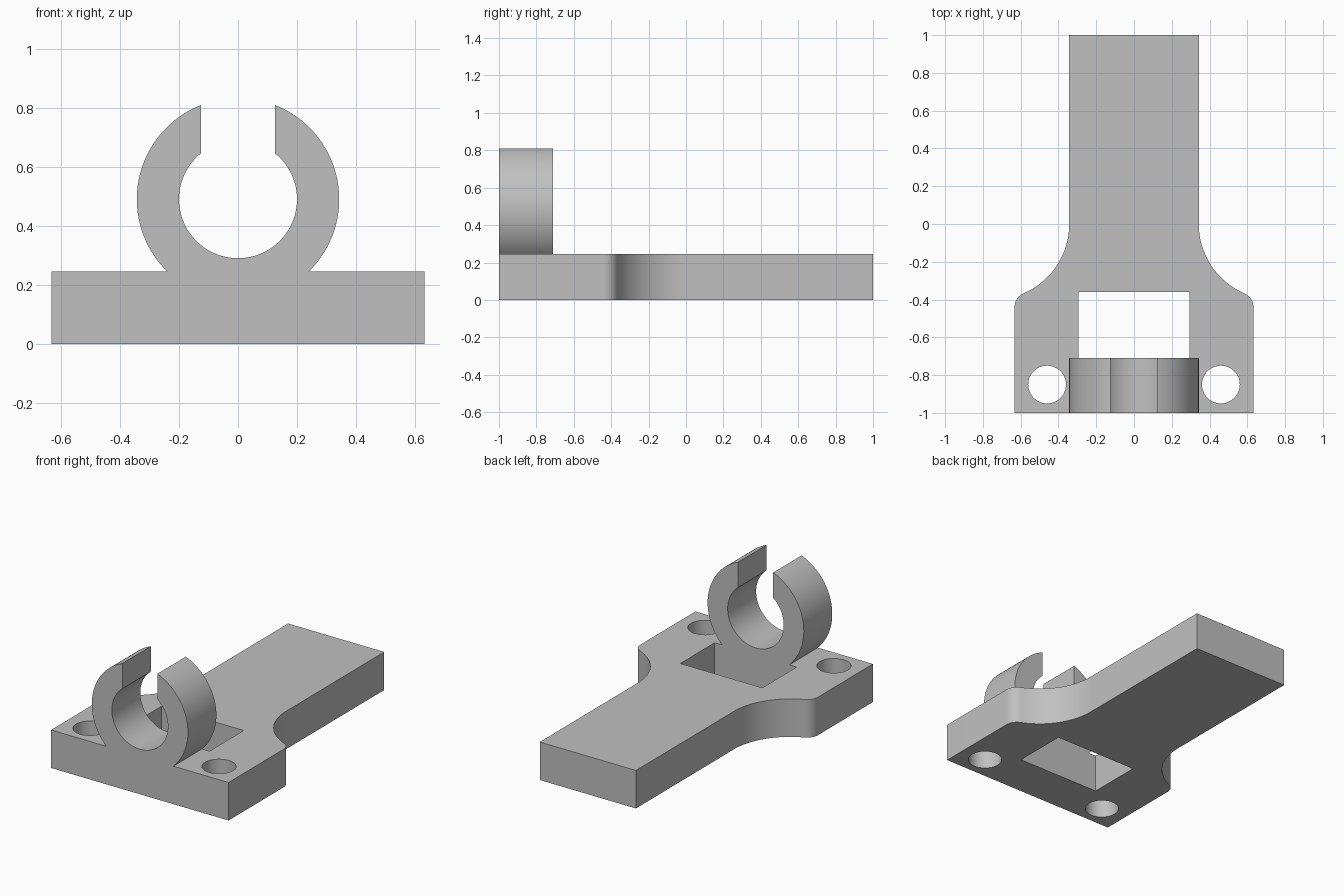
import bpy
import bmesh
from math import asin, acos, atan2, cos, sin, sqrt, pi, radians

cube = bpy.data.objects.get("Cube")
if cube:
    bpy.data.objects.remove(cube, do_unlink=True)

grey = bpy.data.materials.new("matte_grey")
grey.use_nodes = True
COLOUR = (0.53, 0.53, 0.53, 1)
grey.diffuse_color = COLOUR
grey.node_tree.nodes["Principled BSDF"].inputs["Base Color"].default_value = COLOUR


def arc(cx, cy, r, start, end, steps):
    angles = [start + (end - start) * i / steps for i in range(steps + 1)]
    return [(cx + r * cos(a), cy + r * sin(a)) for a in angles]


def mirrored(half):
    """Close a right-hand half outline with its mirror image."""
    return half + [(-x, y) for x, y in reversed(half) if abs(x) > 1e-5]


def extrude_profile(name, loops, depth, location, tilt=0):
    """Fill closed loops (inner ones become holes) and extrude them."""
    curve = bpy.data.curves.new(name, "CURVE")
    curve.dimensions = "2D"
    curve.fill_mode = "BOTH"
    curve.extrude = depth / 2
    for loop in loops:
        spline = curve.splines.new("POLY")
        spline.points.add(len(loop) - 1)
        for point, (x, y) in zip(spline.points, loop):
            point.co = (x, y, 0, 1)
        spline.use_cyclic_u = True
    obj = bpy.data.objects.new(name, curve)
    bpy.context.collection.objects.link(obj)
    obj.location = location
    obj.rotation_euler.x = tilt
    bpy.ops.object.select_all(action="DESELECT")
    obj.select_set(True)
    bpy.context.view_layer.objects.active = obj
    bpy.ops.object.convert(target="MESH")
    obj = bpy.context.object
    # Weld caps to walls so the part is one closed solid
    bm = bmesh.new()
    bm.from_mesh(obj.data)
    bmesh.ops.remove_doubles(bm, verts=bm.verts, dist=1e-4)
    bmesh.ops.recalc_face_normals(bm, faces=bm.faces)
    bm.to_mesh(obj.data)
    bm.free()
    obj.data.materials.clear()
    obj.data.materials.append(grey)
    bpy.ops.object.shade_smooth_by_angle(angle=radians(30))
    return obj


# Base plate: narrow tail flaring through a cove into a rounded wide head
THICK = 0.245
TAIL, HEAD = 0.343, 0.633
COVE, ROUND = 0.40, 0.08
cove_x, round_x = TAIL + COVE, HEAD - ROUND
dx = cove_x - round_x
round_y = -sqrt((COVE + ROUND) ** 2 - dx ** 2)
turn = atan2(-round_y, dx)
half_plate = [(TAIL, 1)]
half_plate += arc(cove_x, 0, COVE, pi, pi + turn, 24)
half_plate += arc(round_x, round_y, ROUND, turn, 0, 10)[1:]
half_plate += [(HEAD, -1)]

window = mirrored([(0.293, -0.36), (0.293, -0.71)])
holes = [arc(side * 0.46, -0.85, 0.1, 0, 2 * pi, 48)[:-1] for side in (-1, 1)]
extrude_profile("base_plate", [mirrored(half_plate), window] + holes,
                THICK, (0, 0, THICK / 2))

# Snap clip: C-shaped ring, open at the top, rising from the plate
CENTRE, OUTER, INNER, GAP = 0.49, 0.343, 0.2, 0.125
CLIP_DEPTH = 0.29
half_clip = arc(0, CENTRE, OUTER, asin((THICK - CENTRE) / OUTER),
                acos(GAP / OUTER), 40)
half_clip += arc(0, CENTRE, INNER, acos(GAP / INNER), -pi / 2, 40)
extrude_profile("snap_clip", [mirrored(half_clip)], CLIP_DEPTH,
                (0, -1 + CLIP_DEPTH / 2, 0), pi / 2)
